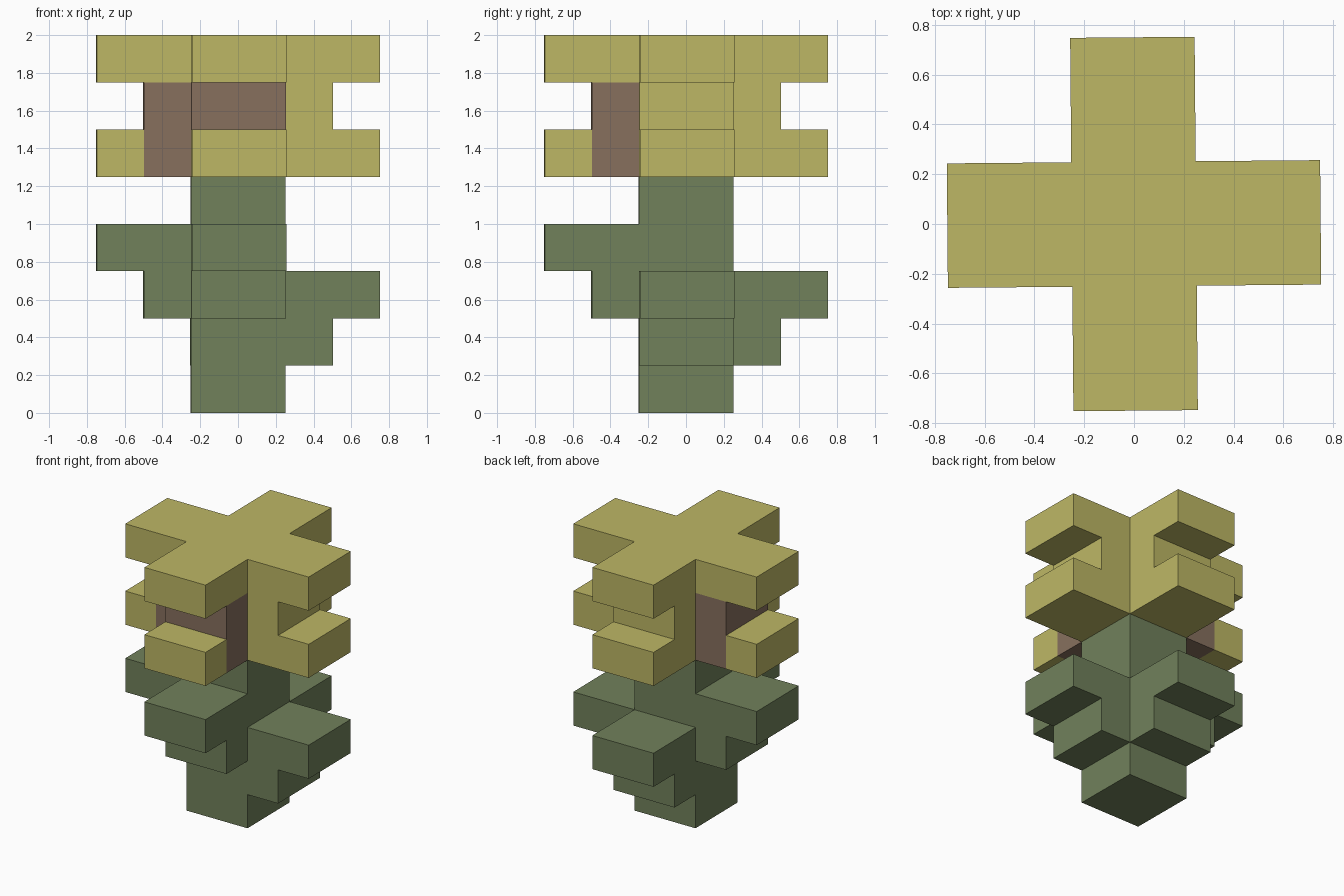
import bpy, bmesh
from math import radians
from mathutils import Matrix

cube = bpy.data.objects.get("Cube")
if cube:
    bpy.data.objects.remove(cube, do_unlink=True)

U = 0.25        # one block unit
TWIST = 0.5     # slight turn of the whole figure, in degrees


def material(name, rgb):
    m = bpy.data.materials.new(name)
    m.use_nodes = True
    m.diffuse_color = (*rgb, 1)
    bsdf = m.node_tree.nodes["Principled BSDF"]
    bsdf.inputs["Base Color"].default_value = (*rgb, 1)
    bsdf.inputs["Roughness"].default_value = 0.9
    return m


YELLOW = material("straw yellow", (0.51, 0.474, 0.13))
GREEN = material("moss green", (0.165, 0.22, 0.105))
BROWN = material("bark brown", (0.242, 0.162, 0.112))


def prism(name, outline, depth, mat, matrix):
    """Extrude a flat outline (in block units) along local z, then place it."""
    bm = bmesh.new()
    face = bm.faces.new([bm.verts.new((x * U, y * U, 0)) for x, y in outline])
    new = bmesh.ops.extrude_face_region(bm, geom=[face])["geom"]
    verts = [g for g in new if isinstance(g, bmesh.types.BMVert)]
    bmesh.ops.translate(bm, verts=verts, vec=(0, 0, depth * U))
    bm.transform(Matrix.Rotation(radians(TWIST), 4, "Z") @ matrix)
    bmesh.ops.recalc_face_normals(bm, faces=bm.faces)
    mesh = bpy.data.meshes.new(name)
    bm.to_mesh(mesh)
    bm.free()
    mesh.materials.append(mat)
    obj = bpy.data.objects.new(name, mesh)
    bpy.context.collection.objects.link(obj)


def upright(name, outline, low, high, mat):
    prism(name, outline, high - low, mat, Matrix.Translation((0, 0, low * U)))


def arm(name, profile, angle, mat):
    """Profile of (distance from axis, height), two blocks wide, turned about z."""
    stand = Matrix.Translation((0, U, 0)) @ Matrix.Rotation(radians(90), 4, "X")
    prism(name, profile, 2, mat, Matrix.Rotation(radians(angle), 4, "Z") @ stand)


def box(a, b, low, high):
    return [(a, low), (b, low), (b, high), (a, high)]


# Trunk and the core of the head
square = box(-1, 1, -1, 1)
upright("trunk", square, 0, 5, GREEN)
upright("head_core", square, 5, 7, YELLOW)

# Cross-shaped cap
cross = [(1, 1), (1, 3), (-1, 3), (-1, 1), (-3, 1), (-3, -1),
         (-1, -1), (-1, -3), (1, -3), (1, -1), (3, -1), (3, 1)]
upright("cap", cross, 7, 8, YELLOW)


# Stepped branches: low on the left and back, one block higher on the right and front
def branch(low):
    return [(1, low), (2, low), (2, low + 1), (3, low + 1), (3, low + 2), (1, low + 2)]


bracket = [(1, 5), (3, 5), (3, 6), (2, 6), (2, 7), (1, 7)]

for side, angle in (("left", 0), ("back", 90)):
    arm(side + "_branch", branch(1), angle, GREEN)
    arm(side + "_bracket", bracket, angle, YELLOW)

for side, angle in (("right", 180), ("front", 270)):
    arm(side + "_branch", branch(2), angle, GREEN)
    arm(side + "_brown_panel", box(1, 2, 5, 7), angle, BROWN)
    arm(side + "_tip", box(2, 3, 5, 6), angle, YELLOW)
